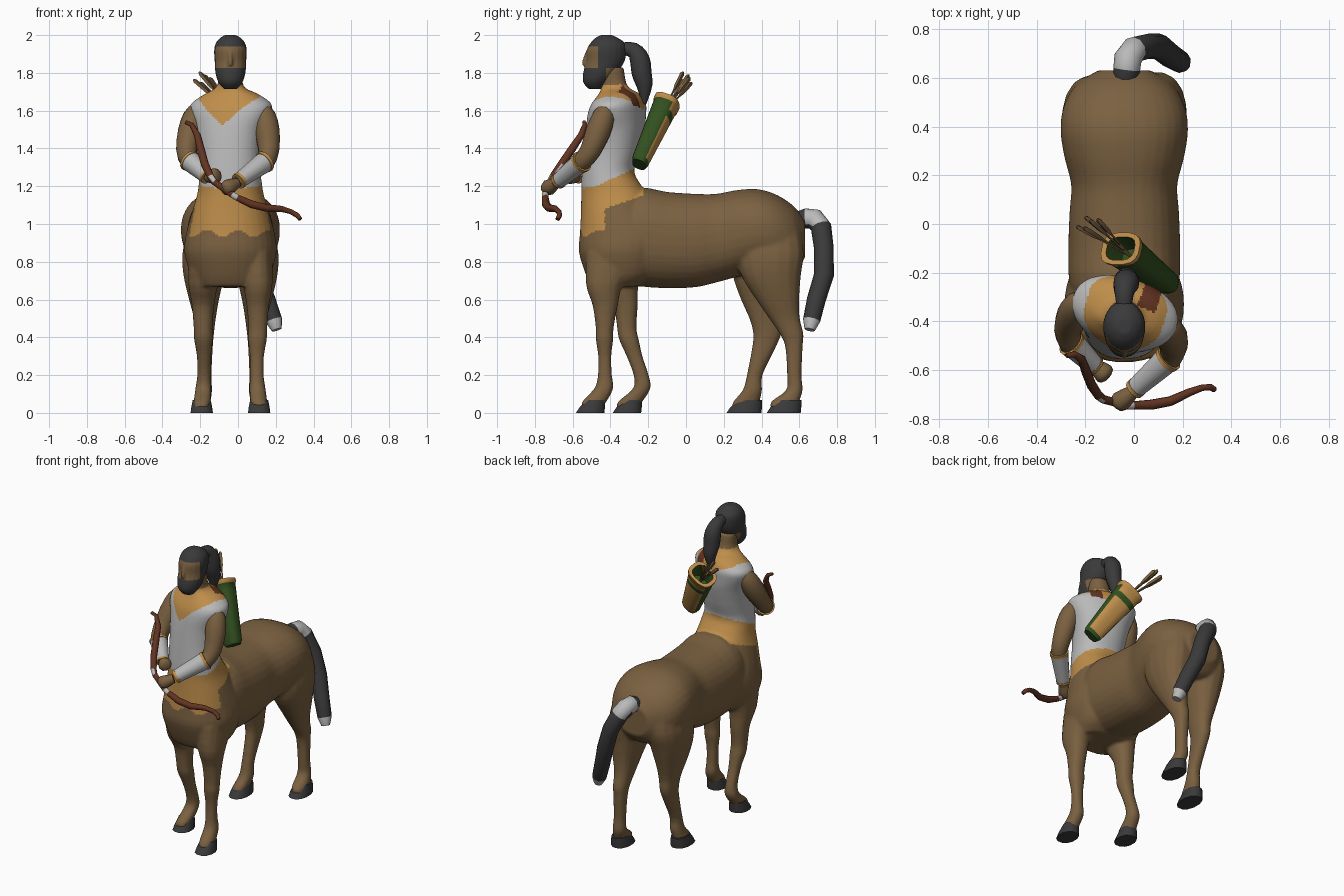
import bpy, bmesh, math
from mathutils import Vector as V, Matrix

if "Cube" in bpy.data.objects:
    bpy.data.objects.remove(bpy.data.objects["Cube"])

CX = -0.04  # symmetry axis of the figure
PALETTE = {
    "coat brown": (0.195, 0.118, 0.052), "tan cloth": (0.52, 0.27, 0.07),
    "shirt white": (0.49, 0.49, 0.49), "charcoal": (0.042, 0.042, 0.044),
    "quiver green": (0.032, 0.08, 0.014), "dark red wood": (0.125, 0.034, 0.016),
}
MATS = {}
for mat_name, rgb in PALETTE.items():
    m = bpy.data.materials.new(mat_name)
    m.diffuse_color = (*rgb, 1)
    m.use_nodes = True
    m.node_tree.nodes["Principled BSDF"].inputs["Base Color"].default_value = m.diffuse_color
    MATS[mat_name] = m


def paint(ob, rule):
    """rule(centre, normal) -> colour name, or a plain colour name"""
    slots = []
    for p in ob.data.polygons:
        c = rule if isinstance(rule, str) else rule(p.center, p.normal)
        if c not in slots:
            slots.append(c)
            ob.data.materials.append(MATS[c])
        p.material_index = slots.index(c)


def smooth(ob, angle=50):
    bpy.ops.object.select_all(action='DESELECT')
    ob.select_set(True)
    bpy.context.view_layer.objects.active = ob
    bpy.ops.object.shade_smooth_by_angle(angle=math.radians(angle))


def refine(rows, steps=3):
    """Insert curved in-between rows (Catmull-Rom)"""
    out = []
    for i in range(len(rows) - 1):
        quad = list(zip(rows[max(i - 1, 0)], rows[i], rows[i + 1], rows[min(i + 2, len(rows) - 1)]))
        for t in (k / steps for k in range(steps)):
            out.append(tuple(.5 * (2 * b + (c - a) * t + (2 * a - 5 * b + 4 * c - d) * t * t + (3 * b - a - 3 * c + d) * t ** 3)
                             for a, b, c, d in quad))
    return out + [tuple(rows[-1])]


def loft(name, rings, rule=None, angle=50):
    bm = bmesh.new()
    vs = [[bm.verts.new(p) for p in r] for r in rings]
    n = len(rings[0])
    for a, b in zip(vs, vs[1:]):
        for i in range(n):
            bm.faces.new((a[i], a[(i + 1) % n], b[(i + 1) % n], b[i]))
    bm.faces.new(vs[0])
    bm.faces.new(vs[-1])
    bmesh.ops.recalc_face_normals(bm, faces=bm.faces)
    me = bpy.data.meshes.new(name)
    bm.to_mesh(me)
    bm.free()
    ob = bpy.data.objects.new(name, me)
    bpy.context.collection.objects.link(ob)
    if rule:
        paint(ob, rule)
        smooth(ob, angle)
    return ob


def ellipse(c, u, v, n=20, power=1.0):
    f = lambda t: math.copysign(abs(t) ** power, t)
    return [V(c) + V(u) * f(math.cos(2 * math.pi * (i + .5) / n)) +
            V(v) * f(math.sin(2 * math.pi * (i + .5) / n)) for i in range(n)]


def column(name, rows, rule=None, n=20, power=.9):
    """rows: z, x centre, x radius, y front, y back"""
    return loft(name, [ellipse((x, (a + b) / 2, z), (r, 0, 0), (0, (b - a) / 2, 0), n, power)
                       for z, x, r, a, b in rows], rule)


def tube(name, pts, rule=None, n=10):
    """pts: x, y, z, radius"""
    ps, rings, u = [V(p[:3]) for p in pts], [], V((.3, .9, .2))
    for i, p in enumerate(ps):
        t = (ps[min(i + 1, len(ps) - 1)] - ps[max(i - 1, 0)]).normalized()
        u = (u - t * u.dot(t)).normalized()
        rings.append(ellipse(p, u * pts[i][3], t.cross(u) * pts[i][3], n))
    return loft(name, rings, rule)


def fuse(name, parts, voxel, rounds, rule):
    """Join overlapping parts into one smooth skin"""
    bpy.ops.object.select_all(action='DESELECT')
    for p in parts:
        p.select_set(True)
    ob = parts[0]
    bpy.context.view_layer.objects.active = ob
    bpy.ops.object.join()
    ob.name = name
    r = ob.modifiers.new("skin", 'REMESH')
    r.mode, r.voxel_size = 'VOXEL', voxel
    s = ob.modifiers.new("soften", 'SMOOTH')
    s.factor, s.iterations = .5, rounds
    for mod in ("skin", "soften"):
        bpy.ops.object.modifier_apply(modifier=mod)
    paint(ob, rule)
    smooth(ob, 80)


def twist(p, sign=1):
    """The chest turns gradually towards its right above the waist"""
    k = min(max((p.z - 1.2) / .33, 0), 1) * (1 - min(max((p.z - 1.7) / .06, 0), 1))
    pivot = V((CX, -.37, 0))
    return Matrix.Rotation(-sign * k * math.radians(17), 3, 'Z') @ (p - pivot) + pivot


# horse barrel: y, top, bottom, half width
barrel = loft("barrel", [ellipse((CX, y, (t + b) / 2), (w, 0, 0), (0, 0, (t - b) / 2), 32, .88) for y, t, b, w in refine([
    (-.42, 1.10, .70, .18), (-.25, 1.19, .67, .225), (-.1, 1.17, .66, .23), (.05, 1.16, .665, .225), (.16, 1.16, .69, .218),
    (.27, 1.18, .72, .245), (.38, 1.185, .75, .262), (.48, 1.155, .75, .25), (.57, 1.095, .75, .2), (.63, 1.02, .82, .11)])])
# chest rising into the human torso: z, half width, front, back
torso = column("torso", refine([(z, CX, w, a, b) for z, w, a, b in [
    (.67, .17, -.50, -.25), (.73, .21, -.53, -.15), (.85, .245, -.567, -.1), (.95, .235, -.562, -.08),
    (1.05, .208, -.557, -.15), (1.15, .178, -.555, -.2), (1.21, .168, -.555, -.24), (1.28, .162, -.55, -.275),
    (1.38, .165, -.54, -.25), (1.5, .185, -.525, -.225), (1.59, .218, -.507, -.222), (1.64, .215, -.485, -.225),
    (1.69, .14, -.455, -.25), (1.73, .07, -.45, -.31), (1.83, .065, -.46, -.33)]]), n=32)
for v in torso.data.vertices:
    v.co = twist(v.co)
# legs: z, x radius and offset, then front/back y for each of the two sides
FRONT = [(.85, .09, .135, -.53, -.2, -.5, -.2), (.68, .078, .145, -.53, -.33, -.45, -.25), (.57, .06, .145, -.495, -.36, -.385, -.255),
         (.45, .05, .145, -.478, -.383, -.365, -.262), (.39, .05, .143, -.478, -.385, -.355, -.25),
         (.3, .038, .14, -.465, -.395, -.315, -.23), (.2, .036, .14, -.467, -.392, -.278, -.197),
         (.13, .043, .143, -.485, -.385, -.28, -.188), (.06, .045, .15, -.55, -.42, -.36, -.23), (.02, .045, .155, -.55, -.45, -.37, -.26)]
HIND = [(1.0, .1, .12, .28, .6, .26, .6), (.85, .12, .135, .27, .625, .24, .61), (.73, .11, .14, .29, .61, .245, .575),
        (.6, .08, .14, .37, .60, .29, .535), (.5, .058, .135, .44, .603, .335, .51), (.42, .048, .135, .495, .622, .355, .505),
        (.35, .042, .135, .525, .618, .35, .477), (.2, .038, .138, .535, .612, .322, .405),
        (.12, .043, .14, .53, .618, .3, .403), (.06, .045, .15, .45, .60, .25, .39), (.02, .045, .155, .45, .59, .24, .38)]
legs = []
for tag, rows in (("front", FRONT), ("hind", HIND)):
    for side, k in ((1, 3), (-1, 5)):
        legs.append(column("leg", refine([(r[0], CX + side * r[2], r[1], r[k], r[k + 1]) for r in rows]), n=16))
        heel = {("front", 1): (-.585, -.43), ("front", -1): (-.39, -.235), ("hind", 1): (.425, .61), ("hind", -1): (.212, .402)}[tag, side]
        x = CX + side * .152
        column(tag + "_hoof", [(0, x, .061, *heel), (.03, x, .057, heel[0] + .02, heel[1] + .003),
                               (.068, x, .049, heel[0] + .058, heel[1] + .003)], "charcoal", 12)


def body_colour(c, n):
    if c.z > 1.74:
        return "coat brown"
    if c.y < -.1 and c.z > 1.19 + .1 * min(max((c.y + .5) / .22, 0), 1):
        q = twist(c, -1)
        dx, y, z = q.x - CX, q.y, q.z
        if z > 1.62 and y > -.33 and .045 < dx < .12:
            return "dark red wood"
        neckline = 1.52 + .9 * abs(dx) if y < -.38 else 1.6 + .4 * abs(dx)
        return "tan cloth" if z > neckline and abs(dx) < .165 else "shirt white"
    dx, y, z = c.x - CX, c.y, c.z
    if y < -.43:
        return "tan cloth" if z > .95 + .018 * math.sin(dx * 38) else "coat brown"
    return "tan cloth" if y < -.22 and z > 1.08 + .35 * (y + .43) else "coat brown"


fuse("horse_and_torso", [barrel, torso] + legs, .01, 5, body_colour)

# head with beard and hair cap
skull = column("skull", refine([(1.715, CX, .035, -.515, -.45), (1.75, CX, .064, -.545, -.41), (1.80, CX, .08, -.545, -.365),
                                (1.86, CX, .084, -.53, -.325), (1.92, CX, .087, -.527, -.315), (1.96, CX, .077, -.505, -.325),
                                (1.985, CX, .055, -.48, -.36), (2.0, CX, .03, -.45, -.39)]), power=1)
nose = column("nose", [(1.84, CX, .015, -.55, -.5), (1.86, CX, .014, -.552, -.5), (1.91, CX, .009, -.533, -.5)], n=8)


def head_colour(c, n):
    if c.z > 1.94 or (c.z < 1.825 and c.y < -.425) or (c.y > -.465 and c.z > 1.825):
        return "charcoal"
    return "coat brown"


fuse("head", [skull, nose], .006, 3, head_colour)
tube("ponytail", refine([(CX, -.35, 1.93, .03), (CX, -.28, 1.92, .042), (-.033, -.245, 1.87, .053), (-.03, -.235, 1.80, .053),
                         (-.03, -.22, 1.73, .042), (-.03, -.222, 1.635, .012)]), "charcoal")
# tail, pale at the root and the tip
tube("tail", [(-.035, .60, 1.02, .05), (-.03, .635, 1.03, .055), (-.025, .68, 1.025, .058), (.0, .715, .985, .055), (.06, .73, .87, .052),
              (.10, .73, .73, .053), (.15, .69, .60, .05), (.19, .665, .49, .046), (.205, .655, .44, .028)],
     lambda c, n: "shirt white" if (c.z > .99 and c.y > .625) or c.z < .48 else "charcoal", 10)

# arms, bracers with trim, and hands
ARMS = {"left": [(.12, -.42, 1.61, .045), (.14, -.435, 1.57, .06), (.155, -.465, 1.49, .066), (.163, -.505, 1.39, .056),
                 (.15, -.545, 1.335, .05), (.0, -.68, 1.225, .034), (-.02, -.70, 1.21, .035), (-.07, -.74, 1.185, .035)],
        "right": [(-.205, -.32, 1.61, .045), (-.23, -.335, 1.57, .06), (-.252, -.375, 1.49, .066), (-.272, -.435, 1.39, .056),
                  (-.262, -.485, 1.34, .05), (-.16, -.585, 1.25, .034), (-.15, -.59, 1.25, .035), (-.11, -.625, 1.255, .035)]}
for side, p in ARMS.items():
    tube(side + "_arm", refine(p[:5], 2) + [p[5]], "coat brown", 14)
    e, w = V(p[4]), V(p[5])
    for part, a, b, grow, colour in (("bracer", .1, .92, .007, "shirt white"), ("trim", .03, .11, .01, "tan cloth"),
                                     ("cuff", .92, 1.0, .009, "tan cloth")):
        tube(f"{side}_{part}", [(*(q := e.lerp(w, t))[:3], q[3] + grow) for t in (a, b)], colour, 14)
    a, b = V(p[6]), V(p[7])
    tube(side + "_hand", [(*(q := a.lerp(b, t))[:3], r) for t, r in ((-.3, .028), (.2, .037), (.7, .043), (1, .036), (1.15, .018))],
         "coat brown", 10)

# curved bow with pale grip bands
BOW = [(-.278, -.54, 1.54, .01), (-.245, -.535, 1.525, .013), (-.215, -.555, 1.47, .018), (-.197, -.605, 1.395, .021),
       (-.175, -.66, 1.315, .021), (-.145, -.705, 1.25, .019), (-.125, -.72, 1.222, .018), (-.03, -.745, 1.155, .018),
       (-.005, -.745, 1.14, .018), (.07, -.742, 1.105, .022), (.15, -.727, 1.085, .021), (.23, -.69, 1.08, .017),
       (.28, -.672, 1.065, .014), (.315, -.67, 1.045, .014), (.33, -.68, 1.025, .012)]
tube("bow", BOW, lambda c, n: "shirt white" if -.145 < c.x < -.125 or -.03 < c.x < -.005 else "dark red wood", 8)

# quiver: tapered rounded box with tan back panels and rim, hollow at the top
base, top = V((.14, -.25, 1.315)), V((-.05, -.105, 1.635))
axis = (top - base).normalized()
out = (V((0, 1, 0)) - axis * axis.y).normalized()
across = axis.cross(out)
rings = [ellipse(base.lerp(top, t), across * (.058 + .027 * t) * s, out * (.044 + .022 * t) * s, 16, .7)
         for t, s in ((0, .85), (.06, 1), (.74, 1), (.84, 1), (.96, 1), (.97, 1.06), (1.03, 1.06), (1.03, .78), (.75, .7))]


def quiver_colour(c, n):
    t = (c - base).dot(axis) / (top - base).length
    inside = n.dot(c - base - axis * (c - base).dot(axis)) < -.01
    if t > .961 and not inside:
        return "tan cloth"
    return "tan cloth" if n.dot(out) > .75 and (.06 < t < .74 or t > .84) and not inside else "quiver green"


loft("quiver", rings, quiver_colour)
for x, y, z in ((-.235, -.01, 1.765), (-.205, -.015, 1.805), (-.18, .015, 1.79), (-.2, .03, 1.75), (-.15, .02, 1.775)):
    tip, root = V((x, y, z)), base.lerp(top, .78)
    tube("arrow", [(*root.lerp(tip, t), r) for t, r in ((0, .005), (.6, .005), (.7, .011), (.96, .012), (1, .005))], "coat brown", 4)
